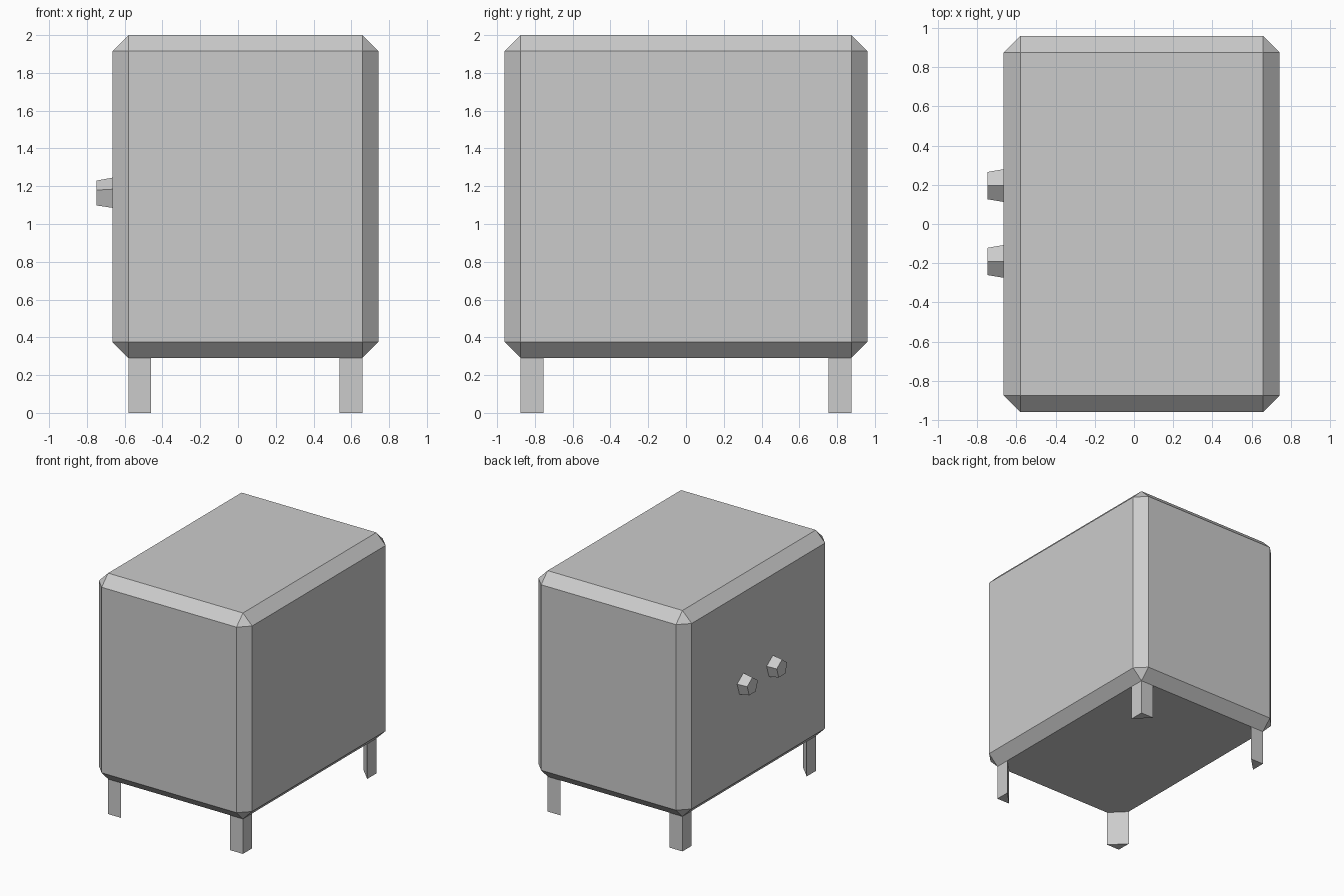
import bpy, bmesh, math
from mathutils import Matrix

if "Cube" in bpy.data.objects:
    bpy.data.objects.remove(bpy.data.objects["Cube"])

X0, X1 = -0.665, 0.743      # cabinet extents
Y = 0.96
Z0, Z1 = 0.29, 2.0
BEV = 0.085


def finish(bm, name):
    bmesh.ops.recalc_face_normals(bm, faces=bm.faces[:])
    me = bpy.data.meshes.new(name)
    bm.to_mesh(me)
    bm.free()
    ob = bpy.data.objects.new(name, me)
    bpy.context.collection.objects.link(ob)
    return ob


# cabinet body: box with a single-segment chamfer
bm = bmesh.new()
bmesh.ops.create_cube(bm, size=1, matrix=Matrix.Translation(((X0 + X1) / 2, 0, (Z0 + Z1) / 2))
                      @ Matrix.Diagonal((X1 - X0, 2 * Y, Z1 - Z0, 1)))
bmesh.ops.bevel(bm, geom=bm.edges[:], offset=BEV, segments=1, affect='EDGES')
finish(bm, "cabinet_body")


# legs: triangular posts with the right angle at the outer corner
def leg(name, x, y, sx, sy, w=0.12):
    bm = bmesh.new()
    pts = [(x, y), (x - sx * w, y), (x, y - sy * w)]
    face = bm.faces.new([bm.verts.new((px, py, 0)) for px, py in pts])
    ext = bmesh.ops.extrude_face_region(bm, geom=[face], use_keep_orig=True)
    top = [v for v in ext["geom"] if isinstance(v, bmesh.types.BMVert)]
    bmesh.ops.translate(bm, verts=top, vec=(0, 0, Z0))
    finish(bm, name)


for sx, side, x in ((-1, "left", X0 + BEV), (1, "right", X1 - BEV)):
    for sy, end in ((-1, "front"), (1, "back")):
        leg(f"{end}_{side}_leg", x, sy * (Y - BEV), sx, sy)

# door knobs: tapered five-sided pegs on the -x face, one corner pointing up
for name, y in (("back_knob", 0.196), ("front_knob", -0.191)):
    bm = bmesh.new()
    rings = []
    for x, r in ((X0, 0.088), (-0.748, 0.073)):
        angles = [math.radians(90 + 72 * i) for i in range(5)]
        rings.append([bm.verts.new((x, y + r * math.cos(a), 1.157 + r * math.sin(a))) for a in angles])
    for i in range(5):
        j = (i + 1) % 5
        bm.faces.new((rings[0][i], rings[0][j], rings[1][j], rings[1][i]))
    for ring in rings:
        bm.faces.new(ring)
    finish(bm, name)
